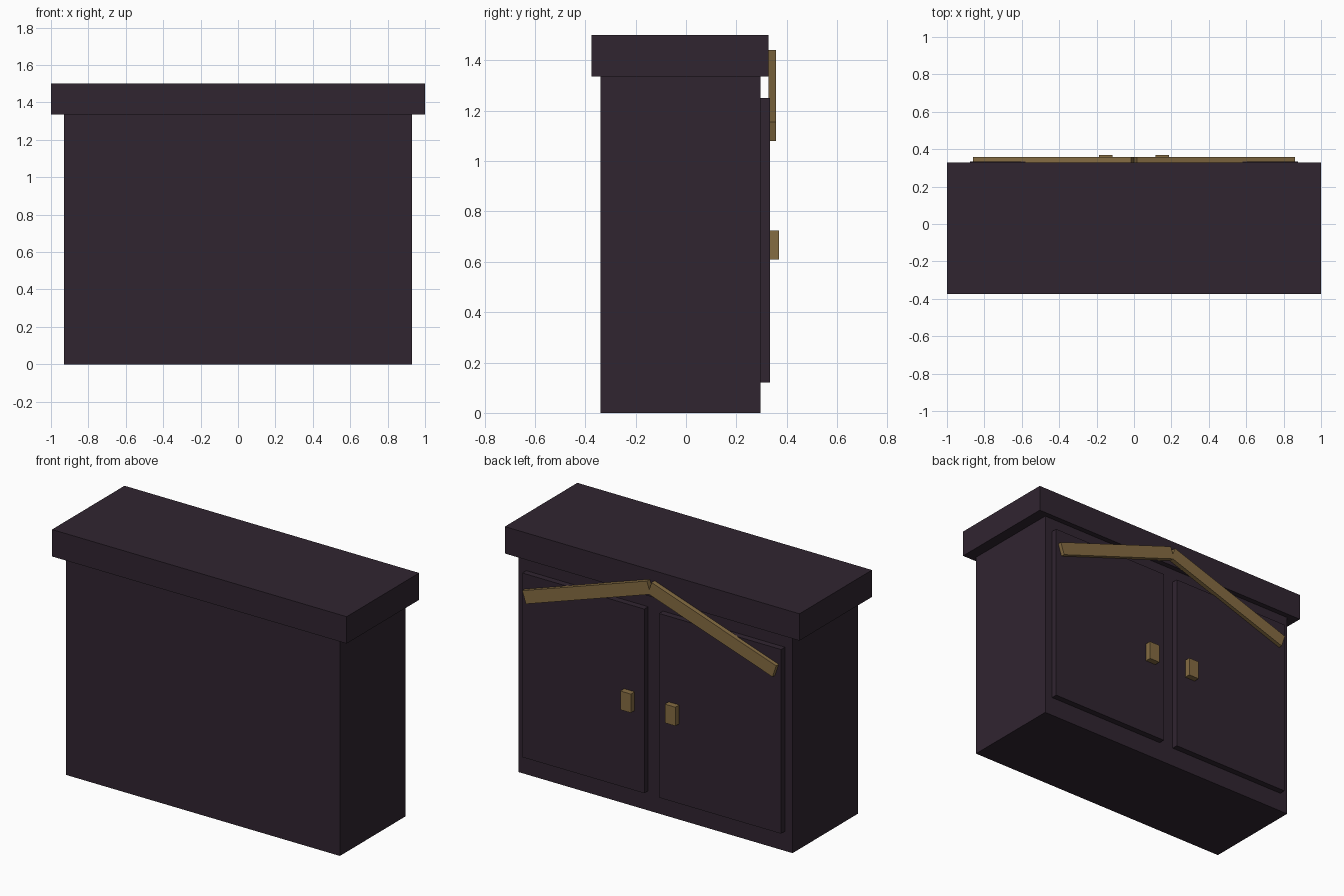
import bpy
import math
from mathutils import Matrix, Vector

if "Cube" in bpy.data.objects:
    bpy.data.objects.remove(bpy.data.objects["Cube"])


def material(name, color):
    mat = bpy.data.materials.new(name)
    mat.diffuse_color = (*color, 1.0)
    mat.use_nodes = True
    mat.node_tree.nodes["Principled BSDF"].inputs["Base Color"].default_value = mat.diffuse_color
    return mat


DARK = material("dark plum wood", (0.030, 0.018, 0.030))
GOLD = material("golden brown wood", (0.235, 0.150, 0.055))


def box(name, low, high, mat):
    """Axis-aligned box between two corners."""
    low, high = Vector(low), Vector(high)
    bpy.ops.mesh.primitive_cube_add(size=1)
    ob = bpy.context.object
    ob.name = name
    ob.data.transform(Matrix.Translation((low + high) / 2) @ Matrix.Diagonal((*(high - low), 1)))
    ob.data.materials.append(mat)
    return ob


# Cabinet carcass and overhanging top
box("cabinet_body", (-0.93, -0.34, 0), (0.93, 0.295, 1.335), DARK)
box("cabinet_top", (-1, -0.375, 1.335), (1, 0.328, 1.5), DARK)

# Sloping trim dimensions: upper edge runs from the centre down to the outer end
inner, outer = Vector((0.016, 0, 1.44)), Vector((0.862, 0, 1.155))
length = (outer - inner).length
tilt = math.atan2(inner.z - outer.z, outer.x - inner.x)

for side, s in (("left", -1), ("right", 1)):
    # Door and its handle
    x0, x1 = sorted((s * 0.05, s * 0.878))
    box(side + "_door", (x0, 0.295, 0.12), (x1, 0.333, 1.25), DARK)
    x0, x1 = sorted((s * 0.115, s * 0.187))
    box(side + "_handle", (x0, 0.333, 0.61), (x1, 0.37, 0.725), GOLD)

    # Sloping trim board, hung below its upper edge
    x0, x1 = sorted((0, s * length))
    trim = box(side + "_sloping_trim", (x0, 0.328, -0.079), (x1, 0.357, 0), GOLD)
    trim.location = (s * inner.x, 0, inner.z)
    trim.rotation_euler.y = s * tilt
